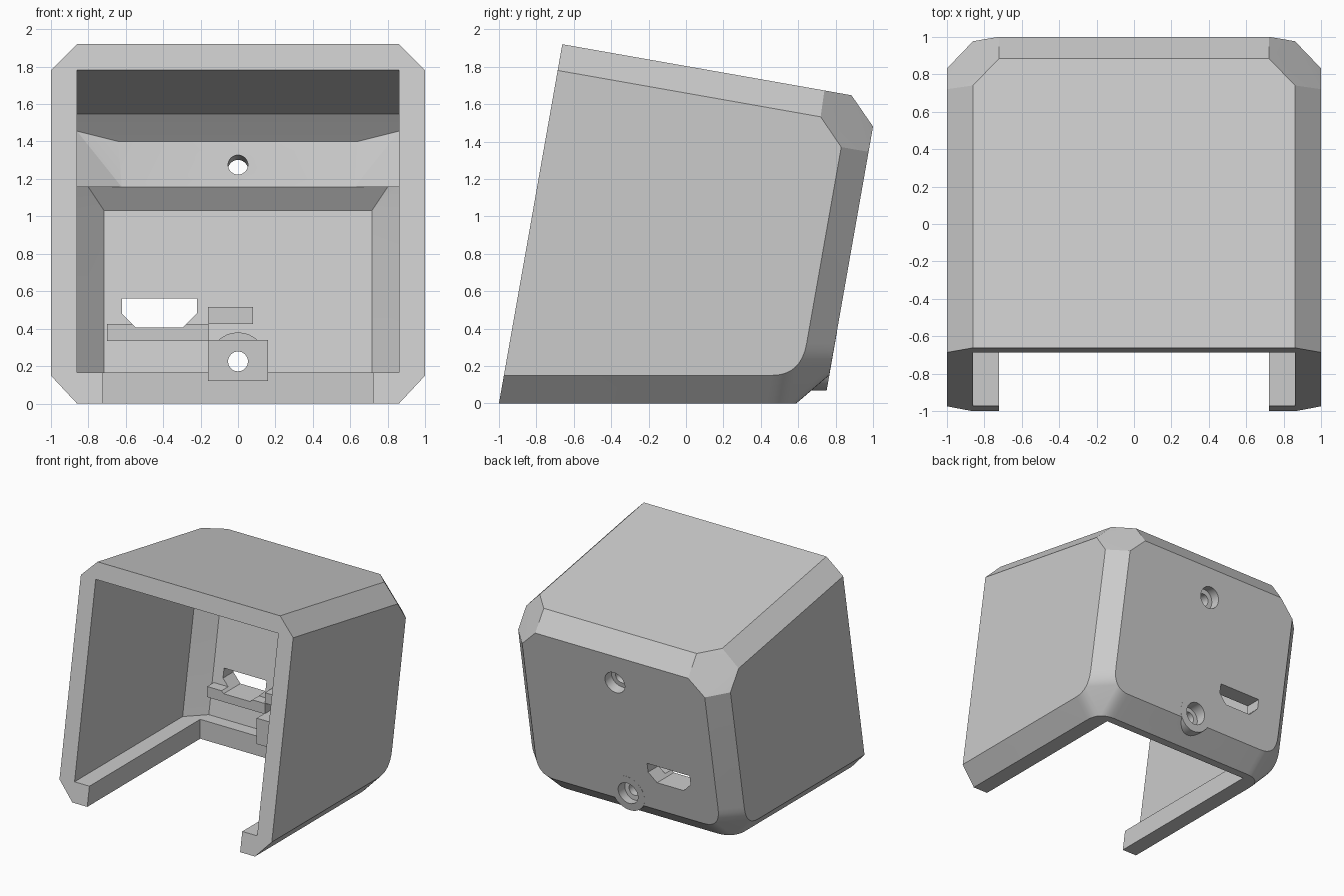
import bpy, bmesh, math
from mathutils import Vector

TILT = math.tan(math.radians(10))
cube = bpy.data.objects.get("Cube")
if cube:
    bpy.data.objects.remove(cube, do_unlink=True)

grey = bpy.data.materials.new("light_grey_plastic")
grey.use_nodes = True
colour = (0.6, 0.6, 0.6, 1)
grey.diffuse_color = colour
grey.node_tree.nodes["Principled BSDF"].inputs["Base Color"].default_value = colour


def front(z):      # leaning front plane
    return -1 + TILT * z


def back(z):       # leaning outer back plane
    return 0.739 + TILT * z


def mirrored(points):
    return [(s * x, y, z) for x, y, z in points for s in (1, -1)]


def hull(name, points):
    bm = bmesh.new()
    for p in points:
        bm.verts.new(p)
    res = bmesh.ops.convex_hull(bm, input=bm.verts)
    loose = [v for v in bm.verts if not v.link_faces]
    bmesh.ops.delete(bm, geom=loose, context='VERTS')
    bmesh.ops.dissolve_limit(bm, angle_limit=math.radians(1), verts=bm.verts, edges=bm.edges)
    bmesh.ops.recalc_face_normals(bm, faces=bm.faces)
    mesh = bpy.data.meshes.new(name)
    bm.to_mesh(mesh)
    bm.free()
    mesh.materials.append(grey)
    obj = bpy.data.objects.new(name, mesh)
    bpy.context.collection.objects.link(obj)
    return obj


def box(name, x0, x1, y0, y1, z0, z1):
    return hull(name, [(x, y, z) for x in (x0, x1) for y in (y0, y1) for z in (z0, z1)])


def rod(name, radius, start, end):
    a, b = Vector(start), Vector(end)
    side = Vector((1, 0, 0))
    up = side.cross((b - a).normalized())
    ring = [radius * (side * math.cos(t) + up * math.sin(t))
            for t in (math.tau * i / 32 for i in range(32))]
    return hull(name, [c + r for c in (a, b) for r in ring])


def arc(a, corner, b, steps=8):
    a, c, b = Vector(a), Vector(corner), Vector(b)
    return [tuple(a * (1 - t) ** 2 + c * 2 * t * (1 - t) + b * t * t)
            for t in (i / steps for i in range(steps + 1))]


def combine(target, tool, operation):
    mod = target.modifiers.new(operation, 'BOOLEAN')
    mod.operation, mod.object, mod.solver = operation, tool, 'EXACT'
    tool.hide_render = True
    bpy.ops.object.select_all(action='DESELECT')
    bpy.context.view_layer.objects.active = target
    target.select_set(True)
    bpy.ops.object.modifier_apply(modifier=mod.name)
    bpy.data.objects.remove(tool, do_unlink=True)


# Outer body: leaning box with chamfers and rounded lower back corners
outer = [(0.86, front(1.92), 1.92), (1, front(1.78), 1.78),
         (1, front(0.15), 0.15), (0.86, front(0), 0),
         (0.86, 0.74, 1.673), (0.72, 0.885, 1.647), (0.72, back(1.48), 1.48),
         (0.86, back(1.345), 1.345), (1, 0.83, 1.37), (1, 0.72, 1.532)]
outer += arc((1, 0.46, 0.15), (1, 0.615, 0.15), (1, 0.645, 0.32))
outer += arc((0.86, back(0.32), 0.32), (0.86, back(0.15), 0.15), (0.7, back(0.15), 0.15))
outer += arc((0.86, 0.43, 0), (0.86, 0.59, 0), (0.7, 0.59, 0))
shell = hull("housing_shell", mirrored(outer))

# Upper cavity, in front of the thick upper wall
combine(shell, hull("upper_cavity", mirrored([
    (0.86, -1.2, 1.871), (0.86, -1.2, 1.0), (0.86, 0.64, 1.546),
    (0.86, 0.707, 1.455), (0.64, back(1.4) - 0.24, 1.4),
    (0.62, 0.70, 1.155), (0.86, 0.55, 1.155)])), 'DIFFERENCE')


# Lower cavity, deeper, with chamfered sides and a sloped top
def inner(z):
    return back(z) - 0.14


lower = [(0.86, -1.2, 0.165), (0.86, -1.2, 1.157), (0.8, 0.70, 1.157), (0.86, 0.645, 1.157)]
for z in (0.165, 1.03):
    lower += [(0.715, inner(z), z), (0.86, inner(z) - 0.145, z)]
combine(shell, hull("lower_cavity", mirrored(lower)), 'DIFFERENCE')

# Open underside
combine(shell, box("floor_opening", -0.72, 0.72, -1.2, 0.52, -0.1, 0.3), 'DIFFERENCE')

# Screw boss, its inner block and the small board supports
boss = []
for i in range(32):
    t = math.tau * i / 32
    x, z = 0.155 * math.cos(t), 0.225 + 0.155 * math.sin(t)
    boss += [(x, 0.6, z), (x, back(z) + 0.001, z)]
combine(shell, hull("screw_boss", boss), 'UNION')
for args in [("boss_block", -0.16, 0.16, 0.48, 0.69, 0.12, 0.34),
             ("long_support", -0.7, -0.155, 0.585, 0.72, 0.335, 0.425),
             ("short_support", -0.16, 0.08, 0.59, 0.74, 0.425, 0.515)]:
    combine(shell, box(*args), 'UNION')

# Counterbored screw holes
axis = Vector((0, math.cos(math.radians(10)), -math.sin(math.radians(10))))
upper = Vector((0, 0.724, 1.275))
low = Vector((0, 0.6, 0.225))
for centre, direction, seat in ((upper, axis, 0.15), (low, Vector((0, 1, 0)), 0.09)):
    combine(shell, rod("screw_hole", 0.053, centre - direction * 0.25,
                       centre + direction * 0.5), 'DIFFERENCE')
    combine(shell, rod("counterbore", 0.093, centre + direction * seat,
                       centre + direction * 0.5), 'DIFFERENCE')

# Connector slot through the back wall
slot = [(0.2, 0.56), (0.2, 0.48), (0.125, 0.405)]
combine(shell, hull("connector_slot", [(-0.42 + s * x, y, z) for x, z in slot
                                       for s in (1, -1) for y in (0.5, 1.1)]), 'DIFFERENCE')

bpy.ops.object.select_all(action='DESELECT')
bpy.context.view_layer.objects.active = shell
shell.select_set(True)
bpy.ops.object.shade_smooth_by_angle(angle=math.radians(22))
